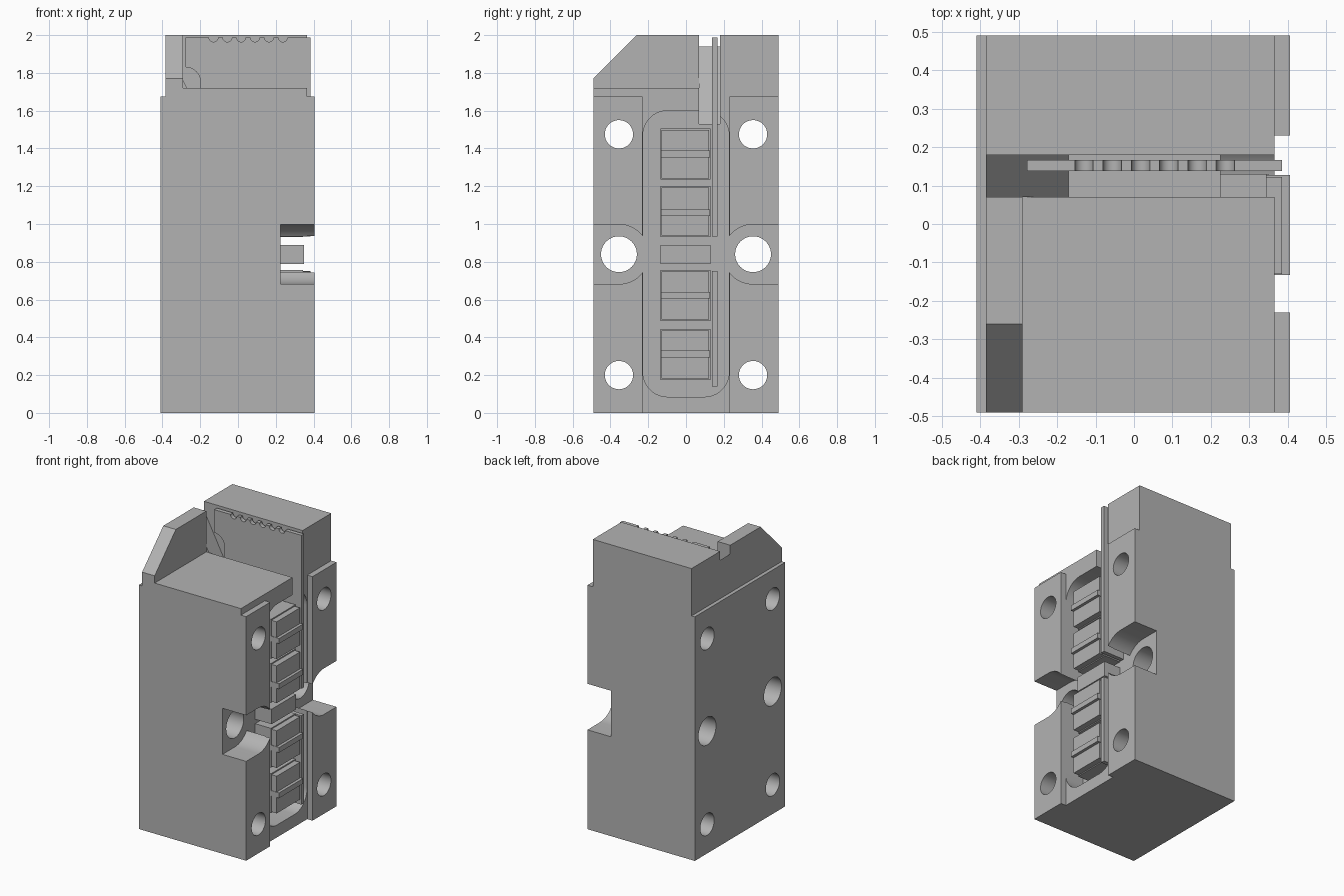
import bpy, bmesh
from math import cos, sin, pi, radians

cube = bpy.data.objects.get("Cube")
if cube:
    bpy.data.objects.remove(cube, do_unlink=True)

grey = bpy.data.materials.new("mid grey")
grey.use_nodes = True
grey.diffuse_color = (0.45, 0.45, 0.45, 1)
grey.node_tree.nodes["Principled BSDF"].inputs["Base Color"].default_value = (0.45, 0.45, 0.45, 1)


def prism(name, pts, axis, lo, hi):
    """Extrude a 2D outline along an axis: x uses (y, z), y uses (x, z)."""
    def place(p, d):
        return (d, p[0], p[1]) if axis == "x" else (p[0], d, p[1])
    bm = bmesh.new()
    a = [bm.verts.new(place(p, lo)) for p in pts]
    b = [bm.verts.new(place(p, hi)) for p in pts]
    bm.faces.new(a)
    bm.faces.new(b)
    for i in range(len(pts)):
        j = (i + 1) % len(pts)
        bm.faces.new((a[i], a[j], b[j], b[i]))
    bmesh.ops.recalc_face_normals(bm, faces=bm.faces)
    mesh = bpy.data.meshes.new(name)
    bm.to_mesh(mesh)
    bm.free()
    mesh.materials.append(grey)
    ob = bpy.data.objects.new(name, mesh)
    bpy.context.collection.objects.link(ob)
    return ob


def rect(u0, v0, u1, v1):
    return [(u0, v0), (u1, v0), (u1, v1), (u0, v1)]


def arc(u, v, r, start, end, n):
    angles = [radians(start + (end - start) * i / n) for i in range(n + 1)]
    return [(u + r * cos(t), v + r * sin(t)) for t in angles]


def circle(u, v, r):
    return arc(u, v, r, 0, 360, 40)[:-1]


def rounded(u0, v0, u1, v1, r):
    return (arc(u1 - r, v1 - r, r, 0, 90, 10) + arc(u0 + r, v1 - r, r, 90, 180, 10)
            + arc(u0 + r, v0 + r, r, 180, 270, 10) + arc(u1 - r, v0 + r, r, 270, 360, 10))


def cut(target, cutters):
    """Subtract each cutter, then remove it."""
    bpy.context.view_layer.objects.active = target
    for c in cutters:
        c.hide_render = True
        mod = target.modifiers.new("cut", "BOOLEAN")
        mod.operation = "DIFFERENCE"
        mod.solver = "EXACT"
        mod.object = c
        bpy.ops.object.modifier_apply(modifier=mod.name)
        bpy.data.objects.remove(c, do_unlink=True)


# Housing block with a narrower head
body = prism("housing", [(-0.41, 0), (0.405, 0), (0.405, 1.675), (0.365, 1.675),
                         (0.365, 2), (-0.385, 2), (-0.385, 1.675), (-0.41, 1.675)],
             "y", -0.49, 0.49)
cutters = [
    # open shelf at the top front, leaving a thin side wall
    prism("shelf_cut", rect(-0.29, 1.72, 1, 3), "y", -1, 0.07),
    # sloped corner of the side wall
    prism("chamfer_cut", [(-0.6, 1.66), (-0.26, 2), (-0.26, 2.2), (-0.6, 2.2)], "x", -1, 1),
    # ramped slot for the board
    prism("slot_cut", [(-0.6, 1.94), (-0.385, 1.94), (-0.17, 1.53), (0.6, 1.53),
                       (0.6, 2.2), (-0.6, 2.2)], "y", 0.07, 0.18),
    # shallow channel and deep rounded pocket on the connector side
    prism("channel_cut", rect(-0.23, -1, 0.23, 3), "x", 0.365, 1),
    prism("pocket_cut", rounded(-0.228, 0.085, 0.228, 1.6, 0.13), "x", 0.225, 1),
]
for s in (-1, 1):
    y = 0.355 * s
    # side notch with a round inner end, and the bolt holes
    notch = [(s * (0.355 - u), 0.84 + v) for u, v in
             arc(0, 0, 0.158, -90, 90, 24) + [(-0.5, 0.158), (-0.5, -0.158)]]
    cutters.append(prism("notch_cut", notch, "x", 0.2255, 1))
    for z, r in ((0.2, 0.075), (0.84, 0.095), (1.475, 0.075)):
        cutters.append(prism("bolt_hole", circle(y, z, r), "x", -1, 1))
cut(body, cutters)

# Circuit board with a clipped corner, waist gap and edge half-holes
board = prism("circuit_board", [(-0.2, 0.14), (0.385, 0.14), (0.385, 1.988), (-0.278, 1.988),
                                (-0.278, 1.83)] + arc(-0.278, 1.75, 0.08, 90, 0, 10)[1:],
              "y", 0.138, 0.166)
cut(board, [prism("half_hole", circle(-0.13 + 0.0735 * i, 1.988, 0.024), "y", 0, 0.3)
            for i in range(6)]
    + [prism("waist_cut", rect(0.222, 0.75, 1, 0.935), "y", 0, 0.3)])

# Four connectors, each a base, a block and a rib
for n, (z, rib) in enumerate(((0.175, 0.293), (0.487, 0.605), (0.932, 1.042), (1.235, 1.353)), 1):
    prism(f"connector_base_{n}", rect(-0.135, z, 0.13, z + 0.27), "x", 0.2, 0.345)
    prism(f"connector_block_{n}", rect(-0.13, z + 0.007, 0.122, z + 0.262), "x", 0.34, 0.385)
    prism(f"connector_rib_{n}", rect(-0.133, rib, 0.128, rib + 0.036), "x", 0.34, 0.405)

# Bridge between the two connector pairs
prism("connector_bridge", rect(-0.135, 0.787, 0.13, 0.89), "x", 0.2, 0.35)

for ob in (body, board):
    bpy.ops.object.select_all(action="DESELECT")
    ob.select_set(True)
    bpy.context.view_layer.objects.active = ob
    bpy.ops.object.shade_smooth_by_angle(angle=radians(30))
